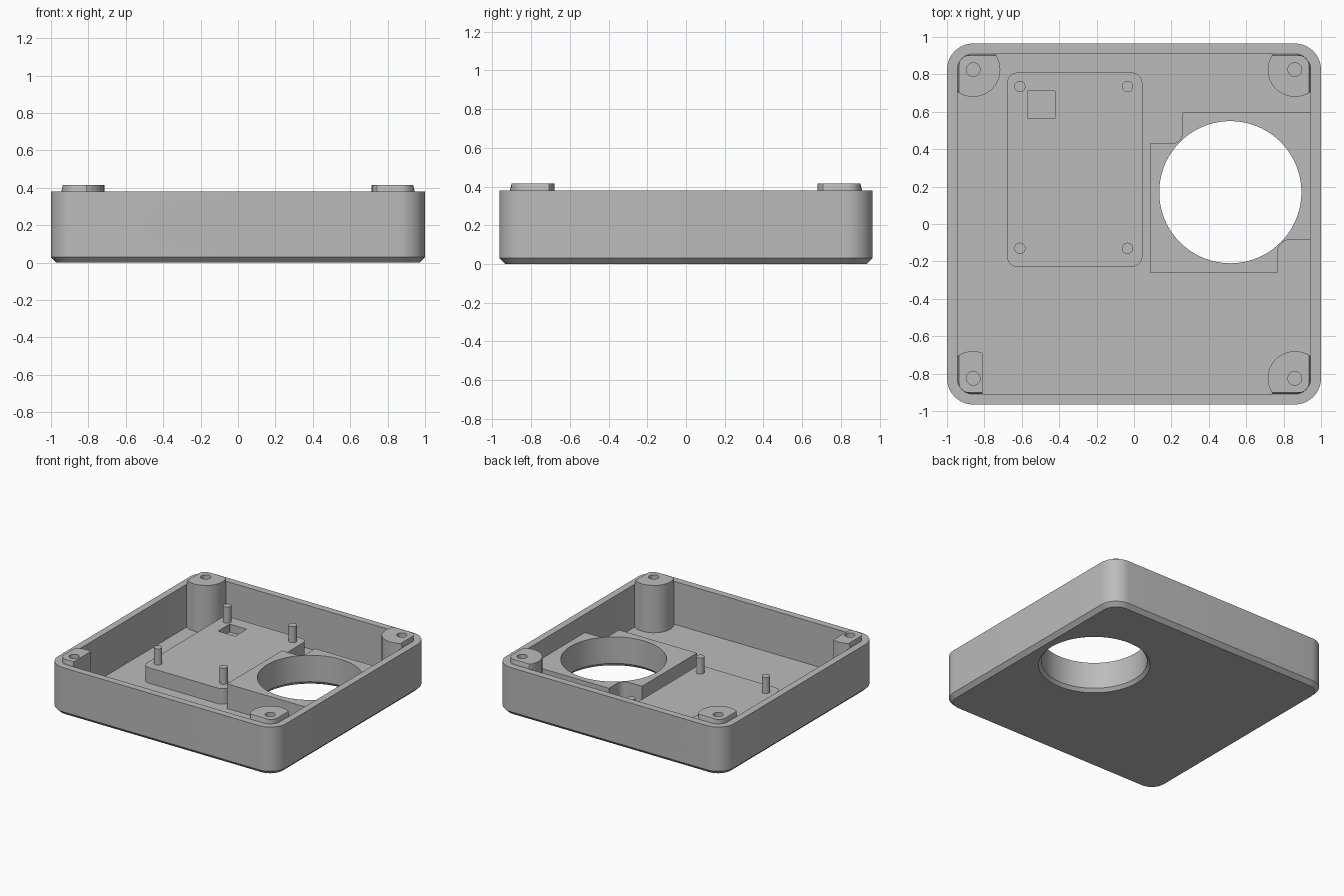
import bpy, bmesh, math
from mathutils import Matrix

if "Cube" in bpy.data.objects:
    bpy.data.objects.remove(bpy.data.objects["Cube"])

grey = bpy.data.materials.new("plain_grey")
grey.diffuse_color = (0.5, 0.5, 0.5, 1)
grey.use_nodes = True
grey.node_tree.nodes["Principled BSDF"].inputs["Base Color"].default_value = grey.diffuse_color

FLOOR, WALL_TOP, POST_TOP = 0.04, 0.38, 0.415


def loft(name, rings, matrix=None):
    """Closed solid through rings of 3D points with equal counts."""
    bm = bmesh.new()
    rows = [[bm.verts.new(p) for p in r] for r in rings]
    n = len(rows[0])
    for a, b in zip(rows, rows[1:]):
        for i in range(n):
            j = (i + 1) % n
            bm.faces.new((a[i], a[j], b[j], b[i]))
    bm.faces.new(rows[0][::-1])
    bm.faces.new(rows[-1])
    bmesh.ops.recalc_face_normals(bm, faces=bm.faces)
    me = bpy.data.meshes.new(name)
    bm.to_mesh(me)
    bm.free()
    if matrix:
        me.transform(matrix)
    me.materials.append(grey)
    ob = bpy.data.objects.new(name, me)
    bpy.context.collection.objects.link(ob)
    return ob


def prism(name, outline, z0, z1, matrix=None):
    return loft(name, [[(x, y, z) for x, y in outline] for z in (z0, z1)], matrix)


def arc(cx, cy, r, a0, a1, n):
    return [(cx + r * math.cos(math.radians(a0 + (a1 - a0) * i / n)),
             cy + r * math.sin(math.radians(a0 + (a1 - a0) * i / n))) for i in range(n + 1)]


def circle(cx, cy, r, n=48):
    return arc(cx, cy, r, 0, 360, n)[:-1]


def rounded(x0, x1, y0, y1, r, n=10):
    return (arc(x1 - r, y1 - r, r, 0, 90, n) + arc(x0 + r, y1 - r, r, 90, 180, n)
            + arc(x0 + r, y0 + r, r, 180, 270, n) + arc(x1 - r, y0 + r, r, 270, 360, n))


def cut(ob, cutter):
    m = ob.modifiers.new("cut", 'BOOLEAN')
    m.operation, m.solver, m.object = 'DIFFERENCE', 'EXACT', cutter
    bpy.context.view_layer.update()
    dg = bpy.context.evaluated_depsgraph_get()
    me = bpy.data.meshes.new_from_object(ob.evaluated_get(dg))
    ob.modifiers.clear()
    ob.data = me
    bpy.data.objects.remove(cutter)


# turns a prism's z into y, and its outline y into z
ALONG_Y = Matrix(((1, 0, 0, 0), (0, 0, 1, 0), (0, 1, 0, 0), (0, 0, 0, 1)))


def fan_bore():
    return loft("bore_cutter", [[(x, y, z) for x, y in circle(0.515, 0.17, r, 96)]
                                for z, r in ((-0.01, 0.41), (0.025, 0.38), (1, 0.38))])


# tray with chamfered bottom edge
outer = rounded(-1, 1, -0.965, 0.965, 0.14)
inset = rounded(-0.97, 0.97, -0.935, 0.935, 0.11)
tray = loft("tray", [[(x, y, 0) for x, y in inset],
                     [(x, y, 0.03) for x, y in outer],
                     [(x, y, WALL_TOP) for x, y in outer]])
cut(tray, prism("cavity", rounded(-0.945, 0.945, -0.91, 0.91, 0.085), FLOOR, 1))
cut(tray, fan_bore())
# round front hole with hexagonal nut pocket, and open cable notch at the back
cut(tray, prism("front_hole", circle(-0.39, 0.21, 0.1), -1.1, -0.8, ALONG_Y))
cut(tray, prism("nut_pocket", circle(-0.39, 0.21, 0.18, 6), -0.935, -0.8, ALONG_Y))
cut(tray, prism("back_notch", circle(-0.312, 0.285, 0.185, 64), 0.85, 1.1, ALONG_Y))

# raised board platform with a small pocket
board = prism("board_platform", rounded(-0.68, 0.045, -0.23, 0.81, 0.06), 0.03, 0.163)
cut(board, prism("board_pocket", rounded(-0.57, -0.42, 0.565, 0.71, 0.002, 1), 0.1, 1))
for x in (-0.61, -0.035):
    for y in (-0.13, 0.735):
        prism("board_peg", circle(x, y, 0.03, 24), 0.15, 0.29)

# fan platform with two corners cut away
fan = prism("fan_platform",
            [(0.085, -0.26), (0.77, -0.26)] + arc(0.83, -0.145, 0.06, 180, 90, 8)
            + [(0.95, -0.085), (0.95, 0.595), (0.26, 0.595)]
            + arc(0.2, 0.49, 0.06, 0, -90, 8) + [(0.085, 0.43)], 0.03, 0.235)
cut(fan, fan_bore())

# corner screw posts, standing slightly above the wall
R, D = 0.145, 0.085
a = math.degrees(math.asin(D / R))
for sx in (-1, 1):
    for sy in (-1, 1):
        flat = -0.05 if sx < 0 and sy < 0 else -1   # trimmed beside the nut
        shape = arc(0, 0, R, 180 - a, 270 + a, 32) + arc(0, 0, D, 0, 90, 8)
        shape = [(max(u, flat), v) for u, v in shape]
        rings = [[(sx * (0.86 + min(u, lim)), sy * (0.825 + min(v, lim)), z) for u, v in shape]
                 for z, lim in ((0.03, D), (WALL_TOP, D), (POST_TOP, 0.076))]
        post = loft("screw_post", rings)
        cut(post, prism("screw_hole", circle(sx * 0.86, sy * 0.825, 0.037, 24), 0.15, 1))

# smooth curved sides, keep edges sharp
for ob in bpy.context.collection.objects:
    ob.select_set(True)
    bpy.context.view_layer.objects.active = ob
bpy.ops.object.shade_smooth_by_angle(angle=math.radians(30))
